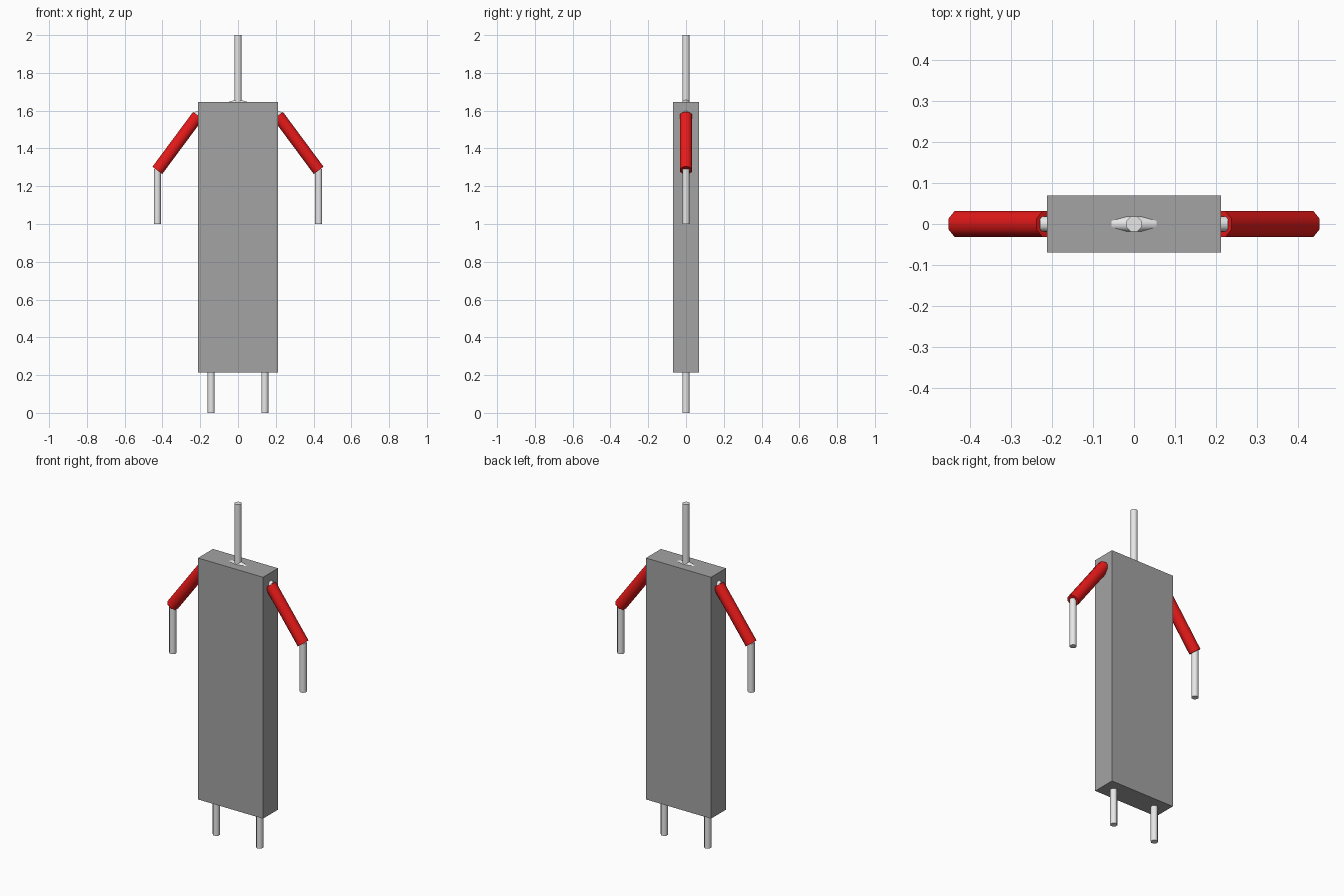
import bpy
from mathutils import Vector

if "Cube" in bpy.data.objects:
    bpy.data.objects.remove(bpy.data.objects["Cube"])


def material(name, rgb):
    m = bpy.data.materials.new(name)
    m.diffuse_color = (*rgb, 1)
    m.use_nodes = True
    m.node_tree.nodes["Principled BSDF"].inputs["Base Color"].default_value = m.diffuse_color
    return m


GREY = material("body grey", (0.37, 0.37, 0.37))
WHITE = material("rod light grey", (0.8, 0.8, 0.8))
RED = material("sleeve red", (0.8, 0.01, 0.01))


def rod(name, start, end, radius, mat, sides=8):
    """Smooth cylinder between two points in the x-z plane, flats facing +-x."""
    a, b = Vector((start[0], 0, start[1])), Vector((end[0], 0, end[1]))
    bpy.ops.mesh.primitive_cylinder_add(vertices=sides, radius=radius, depth=(b - a).length)
    o = bpy.context.object
    o.name = name
    d = b - a
    # half-step turn so that a flat faces outwards, then tilt about y
    from_axis = Vector((0, 0, 1)).rotation_difference(d)
    turn = 3.14159265 / sides
    for v in o.data.vertices:
        x, y, z = v.co
        c = Vector((x, y, z))
        c.rotate(Vector((1, 0, 0)).rotation_difference(
            Vector((1 - turn ** 2 / 2 + turn ** 4 / 24, turn - turn ** 3 / 6, 0))))
        c.rotate(from_axis)
        v.co = c + (a + b) / 2
    o.data.materials.append(mat)
    bpy.ops.object.shade_smooth_by_angle(angle=0.9)
    return o


# Torso block
bpy.ops.mesh.primitive_cube_add(size=1, location=(0, 0, 0.93))
torso = bpy.context.object
torso.name = "torso"
torso.scale = (0.426, 0.14, 1.43)
torso.data.materials.append(GREY)

# Neck rod
rod("neck", (0, 1.64), (0, 2.0), 0.02, WHITE)

# Shoulders, arms and legs on both sides
for side, s in (("left", 1), ("right", -1)):
    rod(side + "_collar", (0, 1.642), (s * 0.225, 1.575), 0.02, WHITE)
    rod(side + "_upper_arm", (s * 0.212, 1.574), (s * 0.427, 1.284), 0.035, RED)
    rod(side + "_forearm", (s * 0.427, 1.29), (s * 0.427, 1.0), 0.02, WHITE)
    rod(side + "_leg", (s * 0.142, 0), (s * 0.142, 0.23), 0.02, WHITE)
